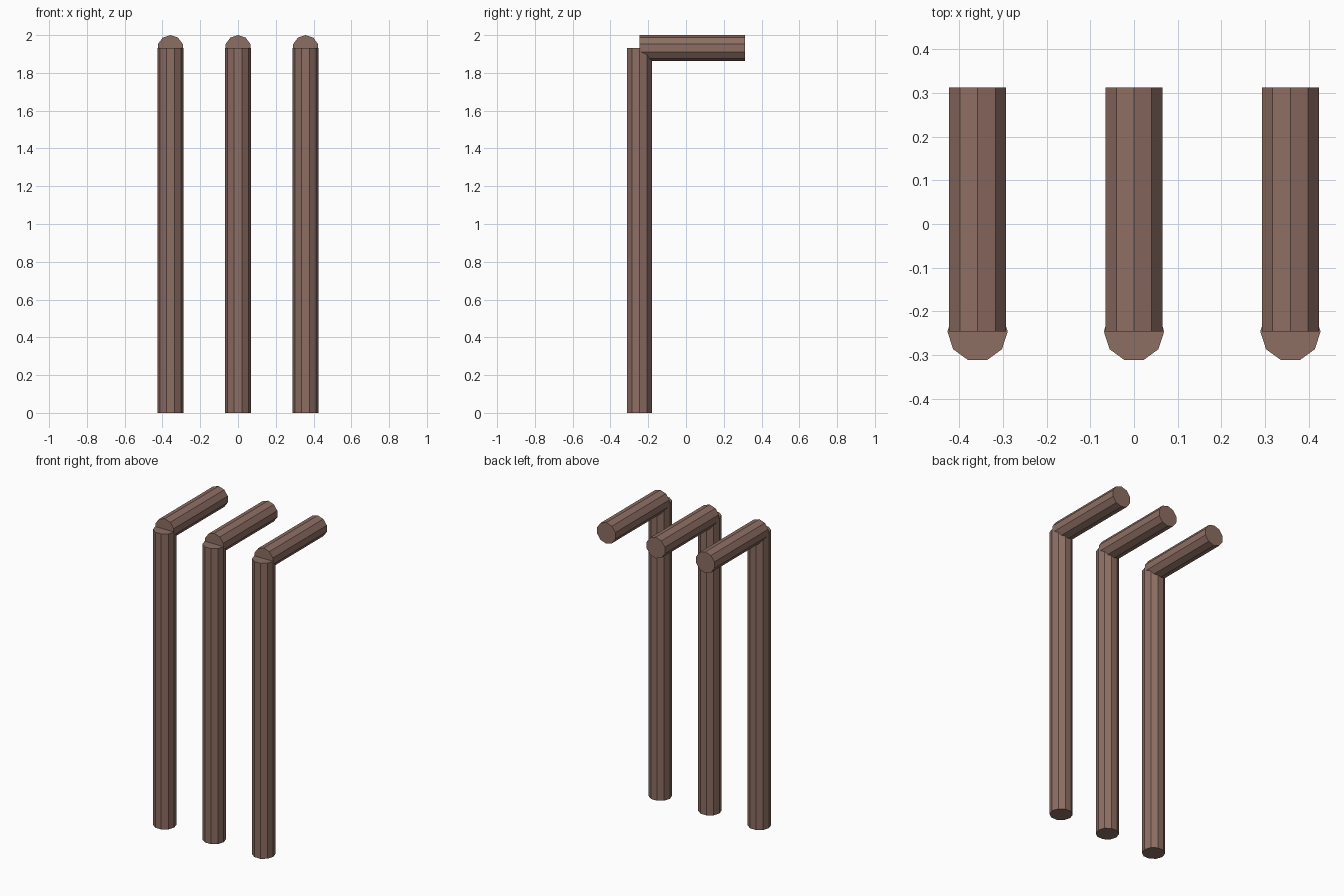
import bpy
from math import pi

if "Cube" in bpy.data.objects:
    bpy.data.objects.remove(bpy.data.objects["Cube"])

R = 0.069          # pole radius
FRONT = -0.246     # y of the upright axis
BACK = 0.312       # rear end of the arms
TOP = 2.0 - R      # height of the arm axis

wood = bpy.data.materials.new("brown")
wood.diffuse_color = (0.266, 0.156, 0.125, 1)
wood.use_nodes = True
wood.node_tree.nodes["Principled BSDF"].inputs["Base Color"].default_value = wood.diffuse_color


def pole(name, length, location, rotation):
    """Ten-sided flat-shaded pole with closed ends."""
    bpy.ops.mesh.primitive_cylinder_add(vertices=10, radius=R, depth=length,
                                        location=location, rotation=rotation)
    ob = bpy.context.object
    ob.name = name
    ob.data.materials.append(wood)


for side, x in (("left", -0.358), ("middle", 0), ("right", 0.358)):
    # upright with a flat facing the front
    pole(side + "_post", TOP, (x, FRONT, TOP / 2), (0, 0, pi / 2))
    # arm reaching back, with an edge along its top
    pole(side + "_arm", BACK - FRONT, (x, (FRONT + BACK) / 2, TOP), (pi / 2, 0, 0))
